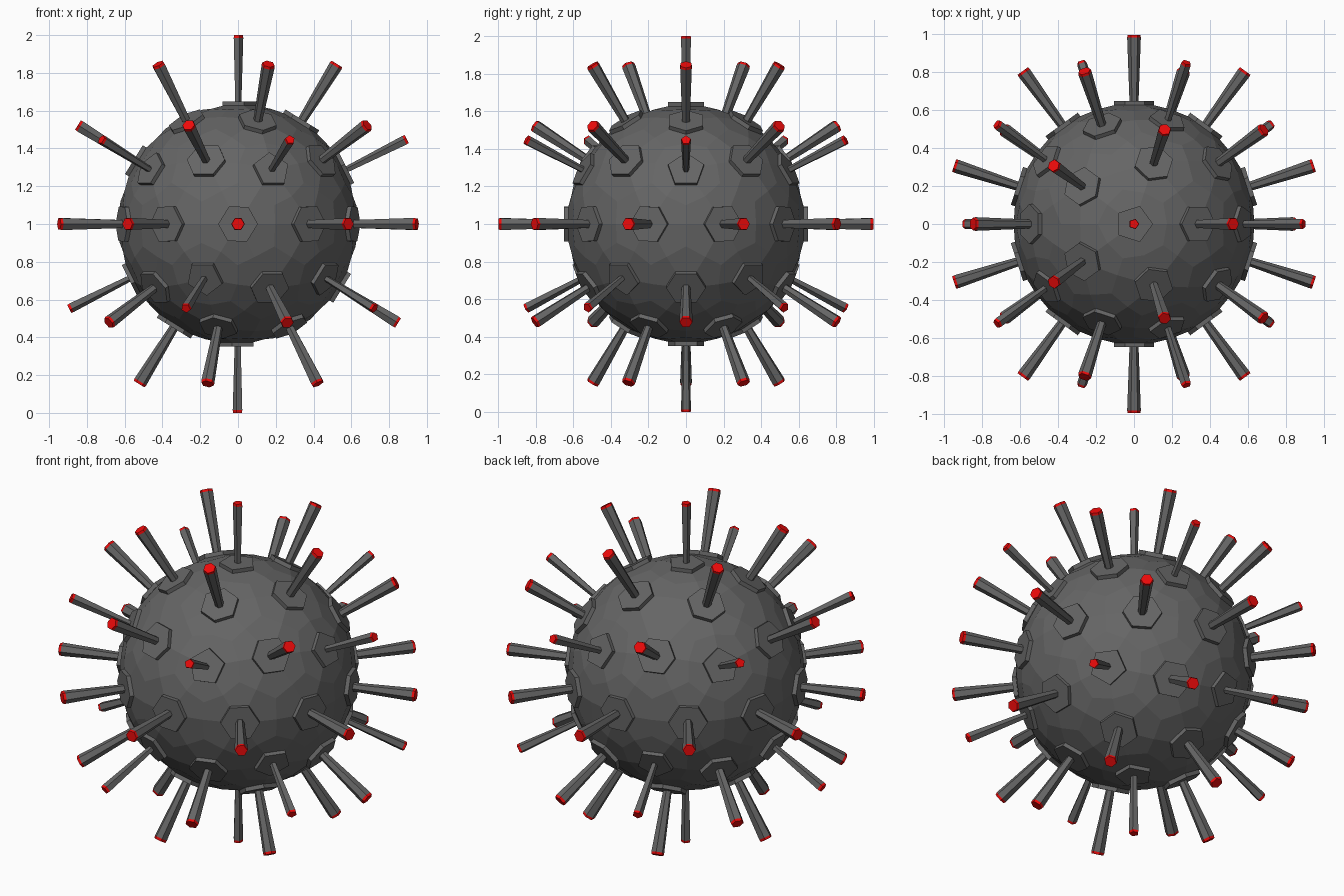
import bpy, bmesh, math
from mathutils import Vector

if "Cube" in bpy.data.objects:
    bpy.data.objects.remove(bpy.data.objects["Cube"])

BODY_R, PANEL_TOP = 0.634, 0.648
CENTRE = Vector((0, 0, 1))


def material(name, colour):
    mat = bpy.data.materials.new(name)
    mat.diffuse_color = colour
    mat.use_nodes = True
    mat.node_tree.nodes["Principled BSDF"].inputs["Base Color"].default_value = mat.diffuse_color
    return mat


DARK = material("dark_grey", (0.13, 0.13, 0.13, 1))
RED = material("red", (0.85, 0.003, 0.003, 1))


def make_object(name, bm, mat):
    bmesh.ops.remove_doubles(bm, verts=bm.verts, dist=0.0005)
    bmesh.ops.translate(bm, verts=bm.verts, vec=CENTRE)
    mesh = bpy.data.meshes.new(name)
    bm.to_mesh(mesh)
    bm.free()
    mesh.materials.append(mat)
    obj = bpy.data.objects.new(name, mesh)
    bpy.context.collection.objects.link(obj)


def face(bm, points):
    bm.faces.new([bm.verts.new(p) for p in points])


def loft(bm, axis, dirs, sections, cap):
    """Prism walls along axis through (height, radius) sections."""
    rings = [[axis * h + d * r for d in dirs] for h, r in sections]
    for low, high in zip(rings, rings[1:]):
        for i in range(len(dirs)):
            j = (i + 1) % len(dirs)
            face(bm, (low[i], low[j], high[j], high[i]))
    if cap:
        face(bm, rings[-1])


# Layout: the 42 points of a subdivided icosahedron
grid = bmesh.new()
bmesh.ops.create_icosphere(grid, subdivisions=2, radius=1)
sites = []
for v in grid.verts:
    axis = v.co.normalized()
    u = axis.orthogonal().normalized()
    w = axis.cross(u)
    near = [e.other_vert(v).co.normalized() for e in v.link_edges]
    near.sort(key=lambda p: math.atan2(p.dot(w), p.dot(u)))
    sites.append((axis, near))
grid.free()

body, panels, shafts, tips = (bmesh.new() for _ in range(4))
for axis, near in sites:
    n = len(near)
    hexa = n == 6
    dirs = [(p - axis * p.dot(axis)).normalized() for p in near]
    ring_r = 0.105 if hexa else 0.100
    ring_h = math.sqrt(BODY_R ** 2 - ring_r ** 2)
    ring = [axis * ring_h + d * ring_r for d in dirs]

    # Faceted body around this panel
    for i in range(n):
        j = (i + 1) % n
        a, b = near[i], near[j]
        mid_a = (axis + a).normalized() * BODY_R
        mid_b = (axis + b).normalized() * BODY_R
        centre = (axis + a + b).normalized() * BODY_R
        face(body, (ring[i], mid_a, centre, mid_b, ring[j]))

    # Raised panel, flared shaft and red tip
    base_r, tip_r = (0.024, 0.036) if hexa else (0.018, 0.028)
    end = 0.996 if hexa else 1.0
    loft(panels, axis, dirs, [(ring_h, ring_r), (PANEL_TOP, ring_r)], True)
    loft(shafts, axis, dirs, [(PANEL_TOP, base_r), (end - 0.014, tip_r)], False)
    loft(tips, axis, dirs, [(end - 0.014, tip_r), (end, tip_r * 0.93)], True)

make_object("body", body, DARK)
make_object("base_panels", panels, DARK)
make_object("spike_shafts", shafts, DARK)
make_object("spike_tips", tips, RED)
